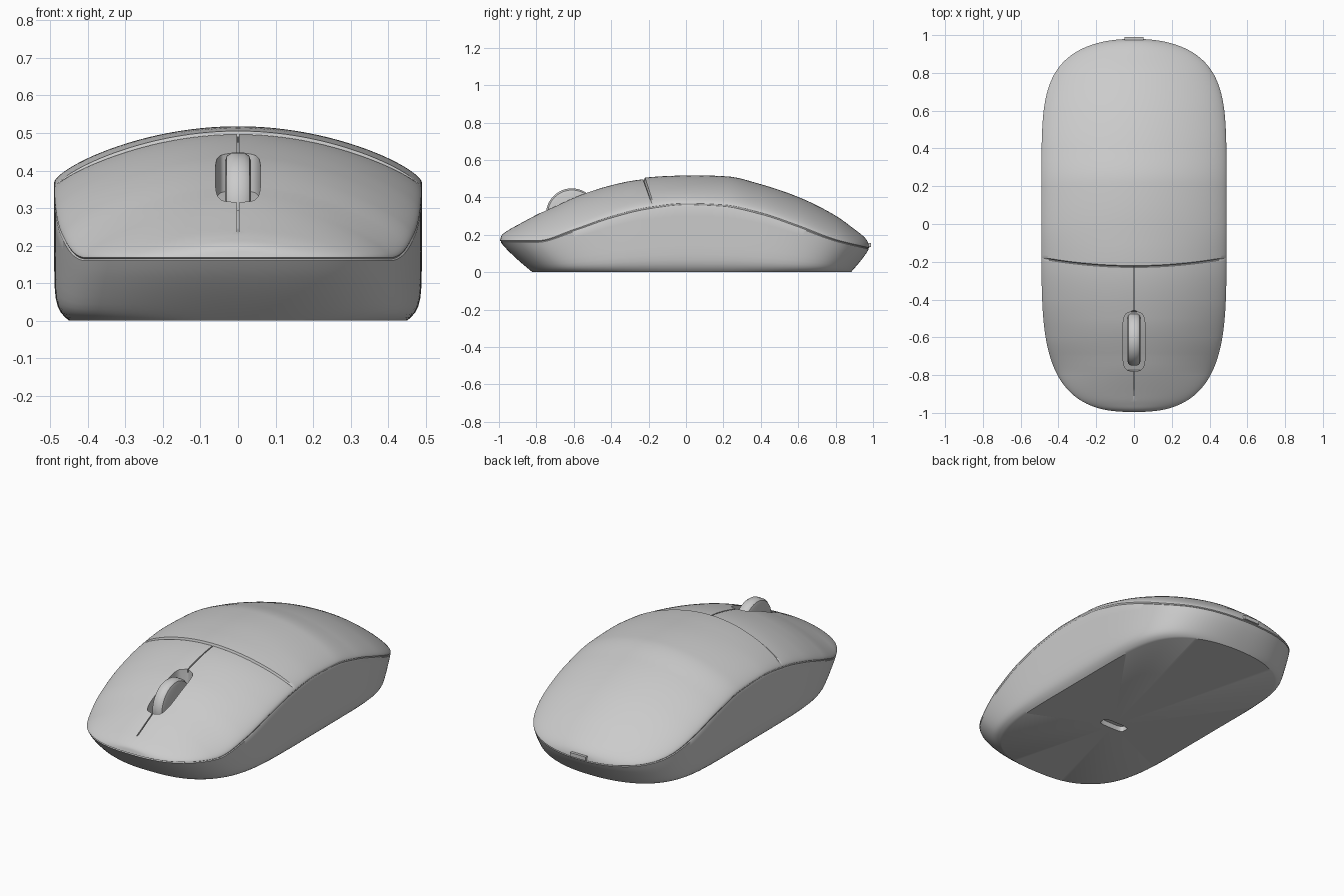
import bpy, bmesh
from math import sin, pi, exp, radians

if "Cube" in bpy.data.objects:
    bpy.data.objects.remove(bpy.data.objects["Cube"])

W, FRONT, BACK, SPLIT = 0.49, 0.995, 0.98, -0.225   # half width, lengths, panel gap
CROWN = [(-.995, .168), (-.987, .195), (-.955, .222), (-.9, .255), (-.74, .342), (-.5, .444), (-.25, .502),
         (-.1, .514), (.05, .518), (.22, .512), (.4, .47), (.6, .402), (.8, .302), (.9, .23), (.95, .19),
         (.973, .16), (.98, .13)]
SEAM = [(-.995, .168), (-.8, .168), (-.6, .228), (-.4, .298), (-.2, .347), (0, .368), (.2, .36),
        (.4, .318), (.6, .25), (.8, .175), (.98, .13)]


def curve(pts, t):
    """Monotone smooth curve through the profile points."""
    n = len(pts)
    t = max(pts[0][0], min(pts[-1][0], t))
    sl = [(pts[i + 1][1] - pts[i][1]) / (pts[i + 1][0] - pts[i][0]) for i in range(n - 1)]

    def tangent(i):
        a, b = sl[max(i - 1, 0)], sl[min(i, n - 2)]
        return 2 * a * b / (a + b) if a * b > 0 else 0
    i = max([k for k in range(n - 1) if pts[k][0] <= t])
    h = pts[i + 1][0] - pts[i][0]
    s = (t - pts[i][0]) / h
    return (pts[i][1] * (1 + 2 * s) * (1 - s) ** 2 + tangent(i) * h * s * (1 - s) ** 2
            + pts[i + 1][1] * s * s * (3 - 2 * s) + tangent(i + 1) * h * s * s * (s - 1))


def half_width(y):
    length, a, b = (FRONT, 2.6, 4.3) if y < 0 else (BACK, 2.2, 6)
    return W * max(0.0, 1 - min(1, abs(y) / length) ** b) ** (1 / a)


def top_point(u, y):
    """Point on the arched top; u runs -1..1 across the width."""
    yy = y + 0.045 * u * u * exp(-((y - SPLIT) / 0.15) ** 2)
    low, high = curve(SEAM, yy), curve(CROWN, yy)
    fade = max(0.0, 1 - u ** 8)
    z = low + (high - low) * (0.82 * (1 - u * u) + 0.18 * fade ** 0.5)
    if abs(y - SPLIT) < 1e-6:
        z -= 0.016 * fade                    # gap between palm and buttons
    elif y < SPLIT:
        z -= 0.008 * fade * min(1, (y + FRONT) / 0.3)
    return (u * half_width(yy), yy, z)


def loft(name, rows, closed=False):
    bm = bmesh.new()
    grid = [[bm.verts.new(p) for p in row] for row in rows]
    n = len(rows[0])
    for a, b in zip(grid, grid[1:]):
        for j in range(n if closed else n - 1):
            k = (j + 1) % n
            bm.faces.new((a[j], a[k], b[k], b[j]))
    bmesh.ops.remove_doubles(bm, verts=bm.verts, dist=1e-5)
    return finish(name, bm)


def finish(name, bm):
    me = bpy.data.meshes.new(name)
    bm.to_mesh(me)
    bm.free()
    ob = bpy.data.objects.new(name, me)
    bpy.context.collection.objects.link(ob)
    bpy.ops.object.select_all(action='DESELECT')
    ob.select_set(True)
    bpy.context.view_layer.objects.active = ob
    bpy.ops.object.shade_smooth_by_angle(angle=radians(35))
    return ob


def spread(a, b, n):
    return [a + (b - a) * i / n for i in range(n + 1)]


def tip(length):
    return [length * (1 - 0.1 * (k / 20) ** 3) for k in range(21)]


# Row positions, dense at both rounded ends
front_rows = [-y for y in tip(FRONT)] + spread(-0.9 * FRONT, -0.23, 82)[1:] + [SPLIT]
back_rows = [SPLIT] + spread(-0.22, 0.9 * BACK, 70) + tip(BACK)[::-1][1:]

# Palm shell
us = [sin(pi / 2 * v) for v in spread(-1, 1, 48)]
loft("palm_shell", [[top_point(u, y) for u in us] for y in back_rows])


# Two buttons: the inner edge follows the centre groove and the wheel slot
def button_row(y):
    w = half_width(y)
    d = abs(y + 0.622) / 0.157
    in_slot = d < 1
    inner = max(0.003, 0.06 * (1 - d ** 4) ** 0.25) if in_slot else 0.003
    depth = 0.1 if in_slot else 0.02 * max(0, min(1, (y + 0.93) / 0.05))
    ui = min(0.5, inner / w) if w > 1e-6 else 0.5
    x, yy, z = top_point(ui, y)
    row = [(0, yy, z - depth), (x, yy, z - depth)]
    return row + [top_point(ui + (1 - ui) * sin(pi / 2 * s), y) for s in spread(0, 1, 26)]


right = [button_row(y) for y in front_rows]
loft("right_button", right)
loft("left_button", [[(-x, y, z) for x, y, z in reversed(r)] for r in right])

# Base: side wall, flat underside and recessed sensor window
side = [top_point(1, y) for y in front_rows + back_rows[1:]]
rim = side + [(-x, y, z) for x, y, z in side[-2:0:-1]]


def wall_ring(q, grow=1.0):
    ring = []
    for x, y, z in rim:
        by = y * (0.825 if y < 0 else 0.9)
        ring.append(((x - 0.08 * x * (1 - q) ** 12) * grow,
                     (y + (by - y) * (1 - q) ** 1.2) * grow, z * q))
    return ring


def sensor_ring(z, scale=1.0):
    ring = []
    for x, y, _ in wall_ring(0):
        dx, dy = x, y + 0.17
        r = scale / ((dx / 0.08) ** 4 + (dy / 0.03) ** 4) ** 0.25
        ring.append((dx * r, -0.17 + dy * r, z))
    return ring


rings = [sensor_ring(0.03, 0.001), sensor_ring(0.03), sensor_ring(0)]
rings += [wall_ring(q) for q in (0, .03, .07, .12, .18, .26, .38, .52, .68, .82, .95)]
rings += [wall_ring(0.975, 0.994), wall_ring(1)]
loft("base", rings, closed=True)

# Scroll wheel: rounded tread profile spun about the x axis
bm = bmesh.new()
profile = [(-.035, 0), (-.035, .115), (-.03, .13), (-.017, .139), (.017, .139), (.03, .13), (.035, .115), (.035, 0)]
vs = [bm.verts.new((x, -0.61, 0.309 + r)) for x, r in profile]
es = [bm.edges.new(p) for p in zip(vs, vs[1:])]
bmesh.ops.spin(bm, geom=vs + es, cent=(0, -0.61, 0.309), axis=(1, 0, 0), angle=2 * pi, steps=48)
bmesh.ops.remove_doubles(bm, verts=bm.verts, dist=1e-4)
bmesh.ops.recalc_face_normals(bm, faces=bm.faces)
finish("scroll_wheel", bm)

# Small tab at the tail
bm = bmesh.new()
bmesh.ops.create_cube(bm, size=1)
for v in bm.verts:
    v.co = (v.co.x * 0.1, 0.977 + v.co.y * 0.025, 0.145 + v.co.z * 0.022)
finish("rear_tab", bm)
